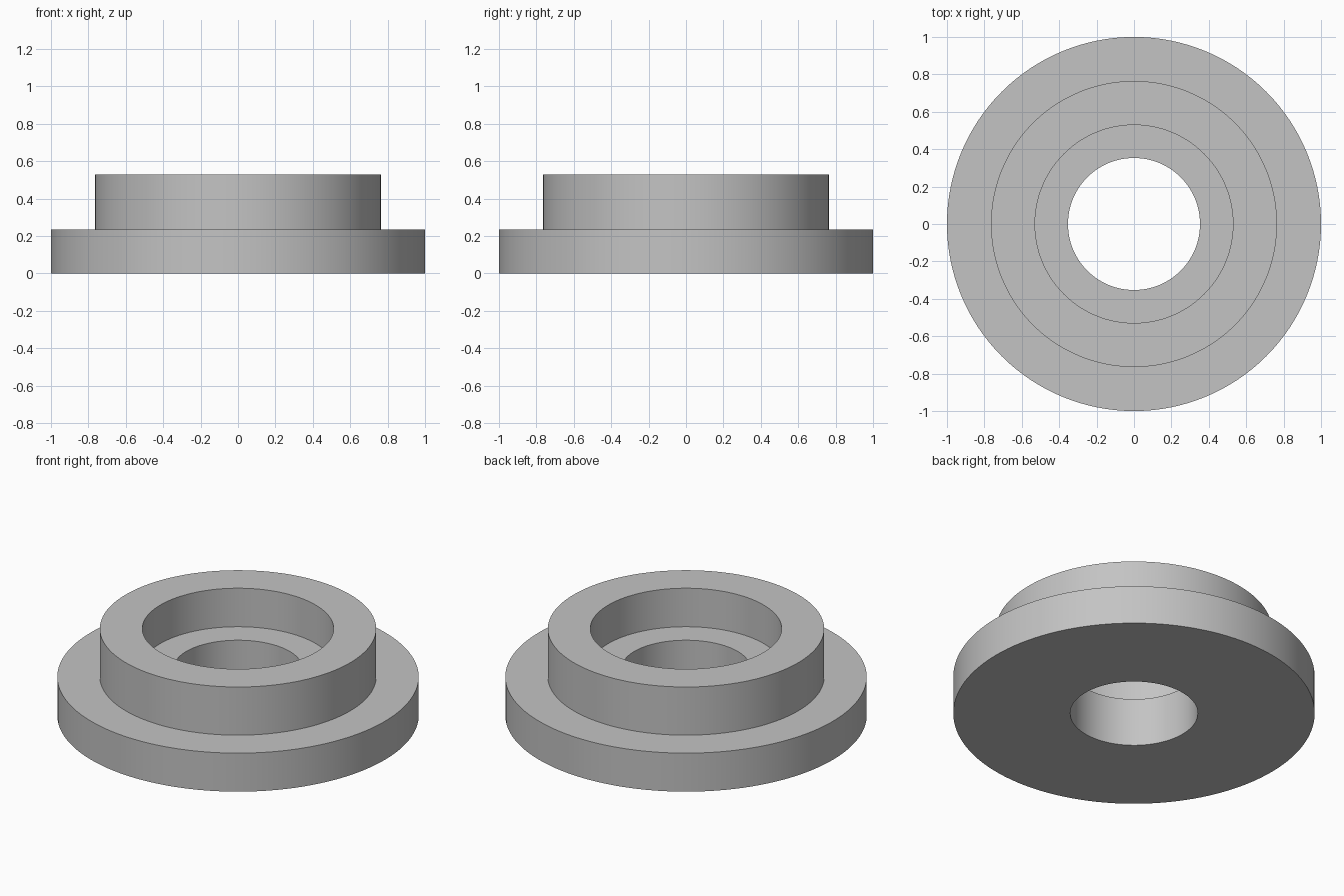
import bpy
import bmesh
import math
from mathutils import Matrix

cube = bpy.data.objects.get("Cube")
if cube:
    bpy.data.objects.remove(cube, do_unlink=True)

SEGMENTS = 128
UNIT = 1 / 17  # the flange radius is 17 units

# Plain grey material
grey = bpy.data.materials.new("plain_grey")
grey.use_nodes = True
colour = (0.55, 0.55, 0.55, 1)
grey.diffuse_color = colour
grey.node_tree.nodes["Principled BSDF"].inputs["Base Color"].default_value = colour


def lathe(name, profile, material):
    """Turn a closed (radius, height) profile around the z axis."""
    bm = bmesh.new()
    verts = [bm.verts.new((r * UNIT, 0, z * UNIT)) for r, z in profile]
    edges = [bm.edges.new((a, b)) for a, b in zip(verts, verts[1:] + verts[:1])]
    bmesh.ops.spin(bm, geom=verts + edges, cent=(0, 0, 0), axis=(0, 0, 1),
                   angle=math.tau, steps=SEGMENTS, use_merge=True)
    bmesh.ops.remove_doubles(bm, verts=bm.verts, dist=0.0001)
    bmesh.ops.recalc_face_normals(bm, faces=bm.faces)
    mesh = bpy.data.meshes.new(name)
    bm.to_mesh(mesh)
    bm.free()
    mesh.materials.append(material)
    obj = bpy.data.objects.new(name, mesh)
    bpy.context.collection.objects.link(obj)
    bpy.ops.object.select_all(action="DESELECT")
    obj.select_set(True)
    bpy.context.view_layer.objects.active = obj
    bpy.ops.object.shade_smooth_by_angle(angle=math.radians(30))
    return obj


# Flange, raised collar, counterbore with a ledge, and through hole
lathe("flanged_bushing", [
    (6, 0), (17, 0),    # underside
    (17, 4), (13, 4),   # flange
    (13, 9), (9, 9),    # collar rim
    (9, 5), (6, 5),     # counterbore ledge
], grey)
